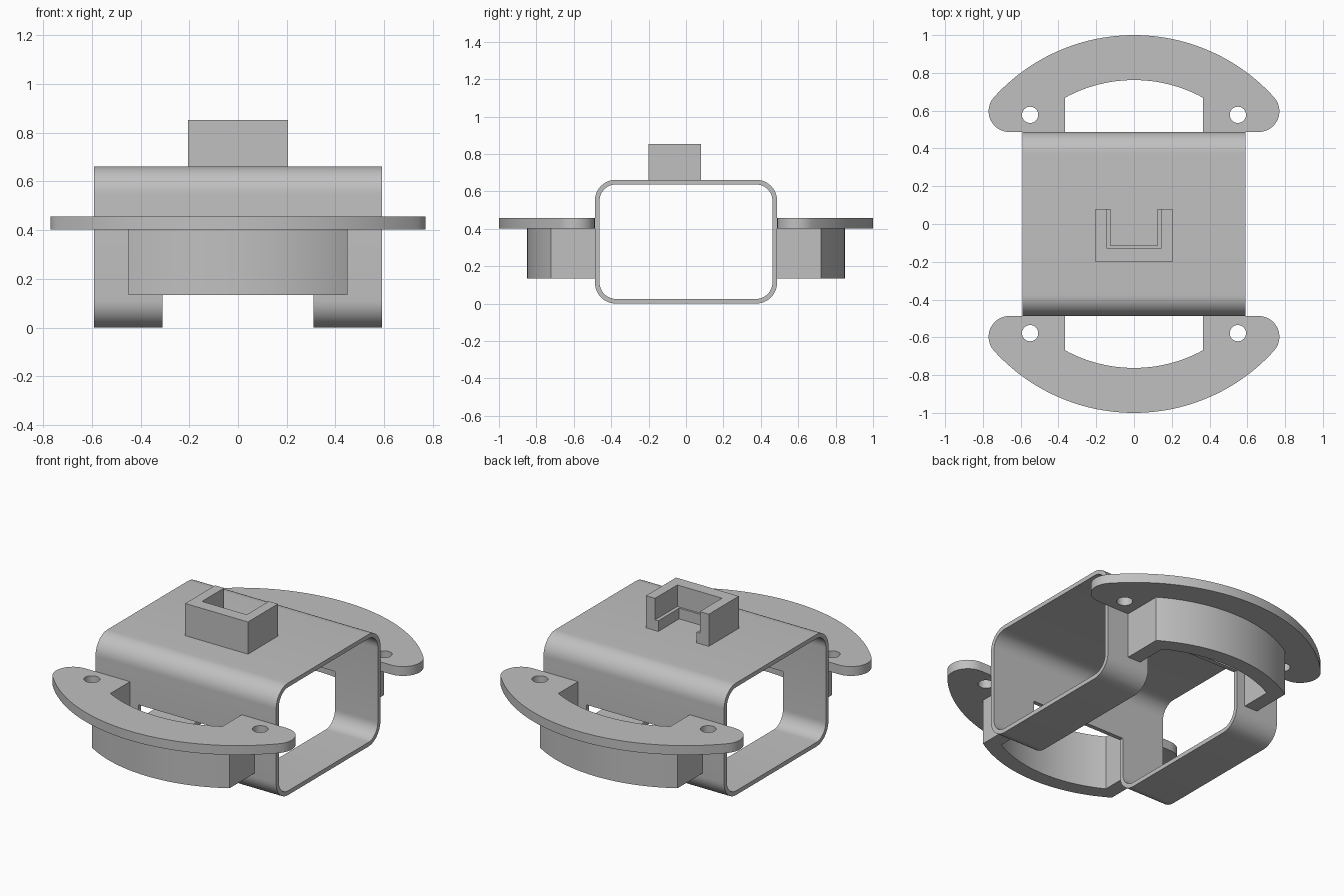
import bpy, bmesh
from math import sin, cos, pi, atan2, asin, sqrt, radians

if "Cube" in bpy.data.objects:
    bpy.data.objects.remove(bpy.data.objects["Cube"])

GREY = (0.53, 0.53, 0.53, 1)
mat = bpy.data.materials.new("plain grey")
mat.use_nodes = True
mat.diffuse_color = GREY
mat.node_tree.nodes["Principled BSDF"].inputs["Base Color"].default_value = GREY


def arc(cx, cy, r, a0, a1, n):
    return [(cx + r * cos(a0 + (a1 - a0) * i / n),
             cy + r * sin(a0 + (a1 - a0) * i / n)) for i in range(n + 1)]


def prism(name, outline, lo, hi, axis="z"):
    """Extrude a closed outline: (x, y) along z, or (y, z) along x."""
    place = (lambda p, h: (p[0], p[1], h)) if axis == "z" else (lambda p, h: (h, p[0], p[1]))
    bm = bmesh.new()
    base = bm.faces.new([bm.verts.new(place(p, lo)) for p in outline])
    ext = bmesh.ops.extrude_face_region(bm, geom=[base])
    shift = (0, 0, hi - lo) if axis == "z" else (hi - lo, 0, 0)
    moved = [g for g in ext["geom"] if isinstance(g, bmesh.types.BMVert)]
    bmesh.ops.translate(bm, verts=moved, vec=shift)
    bmesh.ops.recalc_face_normals(bm, faces=bm.faces)
    me = bpy.data.meshes.new(name)
    bm.to_mesh(me)
    bm.free()
    me.materials.append(mat)
    ob = bpy.data.objects.new(name, me)
    bpy.context.collection.objects.link(ob)
    return ob


def rect(x0, x1, y0, y1):
    return [(x0, y0), (x1, y0), (x1, y1), (x0, y1)]


def rounded(hw, z0, z1, r):
    pts = []
    corners = [(hw - r, z1 - r), (r - hw, z1 - r), (r - hw, z0 + r), (hw - r, z0 + r)]
    for i, (cy, cz) in enumerate(corners):
        pts += arc(cy, cz, r, i * pi / 2, (i + 1) * pi / 2, 12)
    return pts


def activate(ob):
    bpy.ops.object.select_all(action="DESELECT")
    ob.select_set(True)
    bpy.context.view_layer.objects.active = ob


def cut(ob, cutter):
    mod = ob.modifiers.new("cut", "BOOLEAN")
    mod.operation, mod.solver, mod.object = "DIFFERENCE", "EXACT", cutter
    activate(ob)
    bpy.ops.object.modifier_apply(modifier=mod.name)
    bpy.data.objects.remove(cutter)


def finish(ob):
    activate(ob)
    bpy.ops.object.shade_smooth_by_angle(angle=radians(30))


WALL = 0.487       # half depth of the sleeve
SLOT = 0.365       # half width of the strap opening
INNER = 0.762      # opening radius

# Rounded sleeve, open at both ends, with a slot through its lower middle
sleeve = prism("sleeve", rounded(WALL, 0, 0.662, 0.112), -0.59, 0.59, "x")
cut(sleeve, prism("bore_cutter", rounded(WALL - 0.025, 0.025, 0.637, 0.087), -1, 1, "x"))
cut(sleeve, prism("slot_cutter", rect(-0.31, 0.31, -1, 1), -0.2, 0.335))
finish(sleeve)

# Curved opening shared by flange and skirt
t = asin(SLOT / INNER)
opening = [(-SLOT, WALL)] + arc(0, 0, INNER, pi / 2 + t, pi / 2 - t, 24) + [(SLOT, WALL)]

# Flange outline: large arc with rounded ends
ex, ey, er = 0.66, 0.597, 0.11
a = atan2(ey, ex)
flange_pts = (arc(ex, ey, er, -pi / 2, a, 12) + arc(0, 0, 1, a, pi - a, 48)[1:-1]
              + arc(-ex, ey, er, pi - a, 1.5 * pi, 12) + opening)

# Skirt outline: smaller arc with straight sides
SKIRT_W, SKIRT_R = 0.45, 0.85
s = asin(SKIRT_W / SKIRT_R)
skirt_pts = ([(SKIRT_W, WALL)] + arc(0, 0, SKIRT_R, pi / 2 - s, pi / 2 + s, 28)
             + [(-SKIRT_W, WALL)] + opening)

for side, sy in (("front", -1), ("back", 1)):
    def flip(pts):
        return [(x, y * sy) for x, y in pts]
    flange = prism(side + "_flange", flip(flange_pts), 0.402, 0.457)
    for sx in (-1, 1):
        hole = arc(0.55 * sx, 0.578 * sy, 0.043, 0, 2 * pi, 32)[:-1]
        cut(flange, prism("hole_cutter", hole, 0.3, 0.6))
    finish(flange)
    finish(prism(side + "_skirt", flip(skirt_pts), 0.135, 0.402))

# Socket on top, open to the back, with a stepped recess
socket = prism("socket", rect(-0.205, 0.205, -0.2, 0.08), 0.66, 0.852)
cut(socket, prism("recess_cutter", rect(-0.125, 0.125, -0.115, 0.2), 0.6, 1))
cut(socket, prism("step_cutter", rect(-0.146, 0.146, -0.127, 0.2), 0.725, 1))
finish(socket)
